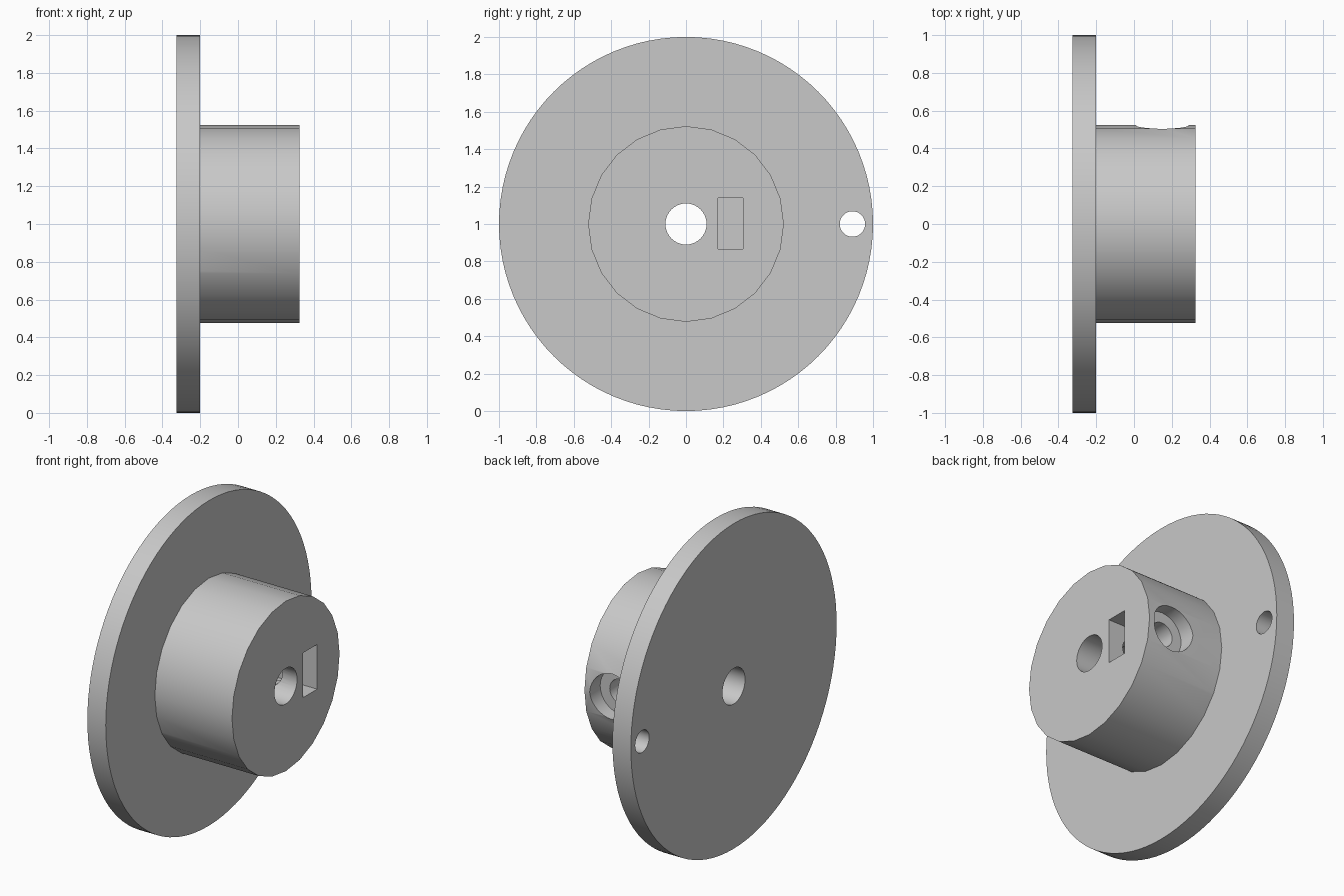
import bpy, bmesh, math
from mathutils import Matrix, Vector

cube = bpy.data.objects.get("Cube")
if cube:
    bpy.data.objects.remove(cube, do_unlink=True)

# Single grey material
grey = bpy.data.materials.new("plain grey")
grey.use_nodes = True
colour = (0.58, 0.58, 0.58, 1)
grey.diffuse_color = colour
grey.node_tree.nodes["Principled BSDF"].inputs["Base Color"].default_value = colour

AXIS_Z = 1.0  # height of the shaft axis


def make_object(name, bm):
    mesh = bpy.data.meshes.new(name)
    bm.to_mesh(mesh)
    bm.free()
    mesh.materials.append(grey)
    obj = bpy.data.objects.new(name, mesh)
    bpy.context.collection.objects.link(obj)
    return obj


def cylinder(name, start, end, radius, sides):
    """Closed cylinder between two points."""
    start, end = Vector(start), Vector(end)
    axis = end - start
    turn = axis.to_track_quat('Z', 'Y').to_matrix().to_4x4()
    bm = bmesh.new()
    bmesh.ops.create_cone(bm, cap_ends=True, segments=sides, radius1=radius,
                          radius2=radius, depth=axis.length,
                          matrix=Matrix.Translation((start + end) / 2) @ turn)
    return make_object(name, bm)


def box(name, low, high):
    low, high = Vector(low), Vector(high)
    bm = bmesh.new()
    bmesh.ops.create_cube(bm, size=1, matrix=Matrix.Translation((low + high) / 2)
                          @ Matrix.Diagonal((*(high - low), 1)))
    return make_object(name, bm)


def combine(target, tool, operation):
    """Apply a boolean and discard the tool object."""
    tool.hide_render = True
    mod = target.modifiers.new(operation.lower(), 'BOOLEAN')
    mod.operation, mod.object, mod.solver = operation, tool, 'EXACT'
    bpy.ops.object.select_all(action='DESELECT')
    bpy.context.view_layer.objects.active = target
    target.select_set(True)
    bpy.ops.object.modifier_apply(modifier=mod.name)
    bpy.data.objects.remove(tool, do_unlink=True)


# Wide disc with the hub fused to its +x face
body = cylinder("flanged_hub", (-0.325, 0, AXIS_Z), (-0.2, 0, AXIS_Z), 1.0, 96)
hub = cylinder("hub", (-0.26, 0, AXIS_Z), (0.325, 0, AXIS_Z), 0.523, 24)
combine(body, hub, 'UNION')

# Shaft bore, crank pin hole, nut slot, screw hole and its counterbore
cutters = [
    cylinder("shaft_bore", (-0.5, 0, AXIS_Z), (0.5, 0, AXIS_Z), 0.11, 32),
    cylinder("pin_hole", (-0.5, 0.89, AXIS_Z), (-0.1, 0.89, AXIS_Z), 0.068, 32),
    box("nut_slot", (0.02, 0.17, 0.865), (0.5, 0.305, 1.14)),
    cylinder("screw_hole", (0.15, 0, AXIS_Z), (0.15, 0.7, AXIS_Z), 0.075, 32),
    cylinder("screw_counterbore", (0.15, 0.42, AXIS_Z), (0.15, 0.7, AXIS_Z), 0.14, 32),
]
for cutter in cutters:
    combine(body, cutter, 'DIFFERENCE')

bpy.ops.object.shade_smooth_by_angle(angle=math.radians(30))
